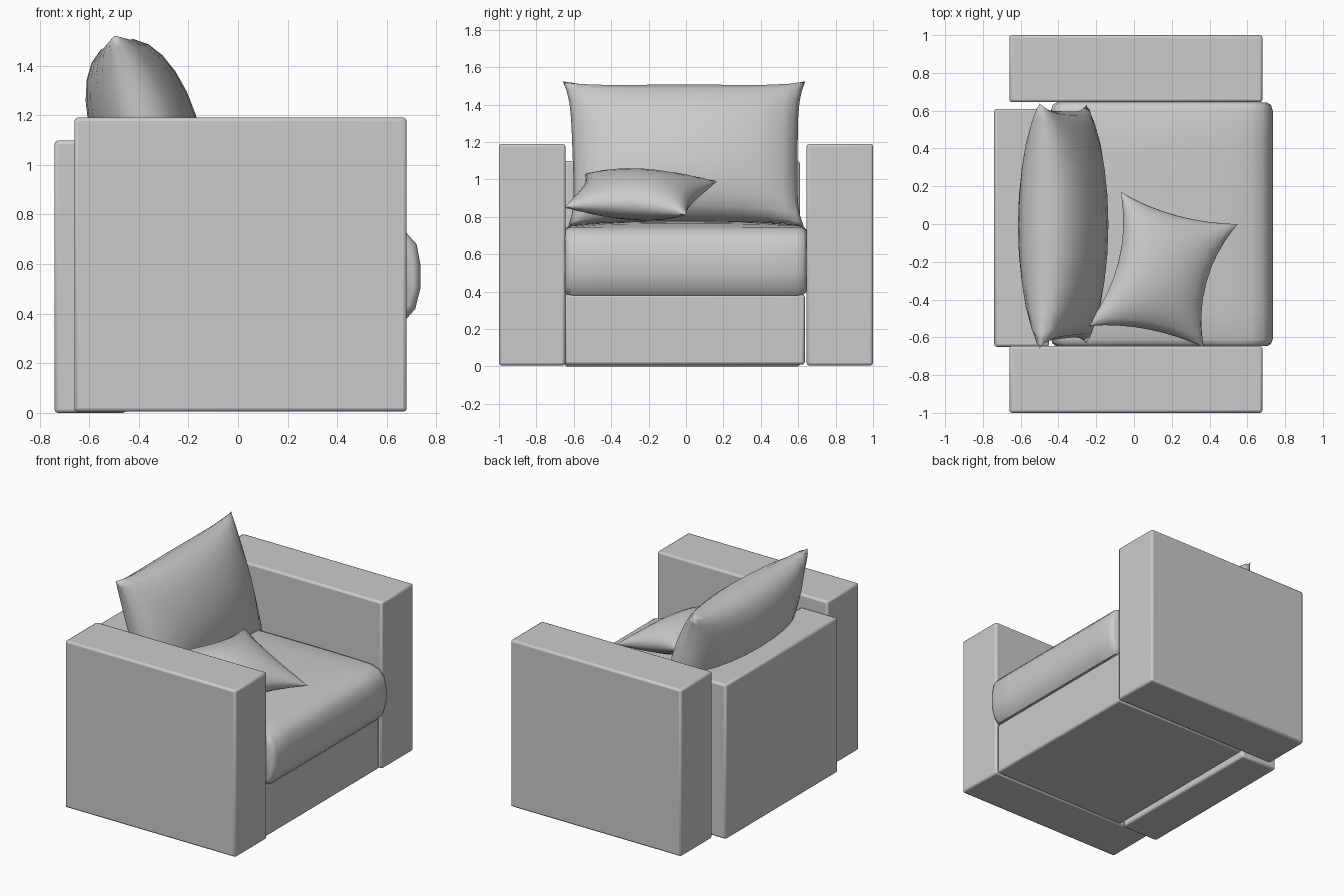
import bpy, bmesh, math
from mathutils import Vector

if "Cube" in bpy.data.objects:
    bpy.data.objects.remove(bpy.data.objects["Cube"])


def finish(name, bm, angle=40, bevel=0):
    bmesh.ops.recalc_face_normals(bm, faces=bm.faces)
    me = bpy.data.meshes.new(name)
    bm.to_mesh(me)
    bm.free()
    ob = bpy.data.objects.new(name, me)
    bpy.context.collection.objects.link(ob)
    if bevel:
        mod = ob.modifiers.new("soft_edges", 'BEVEL')
        mod.width = bevel
        mod.segments = 2
    bpy.ops.object.select_all(action='DESELECT')
    ob.select_set(True)
    bpy.context.view_layer.objects.active = ob
    bpy.ops.object.shade_smooth_by_angle(angle=math.radians(angle))
    return ob


def block(name, lo, hi, bevel=0.014):
    bm = bmesh.new()
    bmesh.ops.create_cube(bm, size=1)
    for v in bm.verts:
        v.co = [(a + b) / 2 + c * (b - a) for a, b, c in zip(lo, hi, v.co)]
    return finish(name, bm, 40, bevel)


def pillow(name, corners, half, pinch_u, pinch_v, ear, fullness, n=12):
    """Corners run around the seam: (-u,-v), (+u,-v), (+u,+v), (-u,+v)."""
    a, b, c, d = [Vector(p) for p in corners]
    normal = (c - a).cross(d - b).normalized()
    ts = [math.sin(math.pi / 2 * (2 * i / n - 1)) for i in range(n + 1)]
    bm = bmesh.new()
    for side in (1, -1):
        grid = []
        for u in ts:
            row = []
            for v in ts:
                # seam sides pull inwards, leaving pointed corners
                s = u * (1 - pinch_u * (1 - abs(v) ** ear))
                t = v * (1 - pinch_v * (1 - abs(u) ** ear))
                p = (a * (1 - s) * (1 - t) + b * (1 + s) * (1 - t)
                     + c * (1 + s) * (1 + t) + d * (1 - s) * (1 + t)) / 4
                puff = max(0, (1 - u * u) * (1 - v * v)) ** fullness
                row.append(bm.verts.new(p + normal * side * half * puff))
            grid.append(row)
        for i in range(n):
            for j in range(n):
                bm.faces.new((grid[i][j], grid[i + 1][j],
                              grid[i + 1][j + 1], grid[i][j + 1]))
    bmesh.ops.remove_doubles(bm, verts=bm.verts, dist=0.0005)
    return finish(name, bm, 75)


# Frame
block("left_arm", (-0.66, 0.645, 0.005), (0.68, 1.0, 1.19))
block("right_arm", (-0.66, -1.0, 0.005), (0.68, -0.645, 1.19))
block("back_panel", (-0.74, -0.65, 0), (-0.45, 0.61, 1.098))
block("base", (-0.42, -0.65, 0.01), (0.665, 0.635, 0.385))

# Seat cushion: rounded side profile lofted across the width
profile = [(-0.40, 0.38), (0.68, 0.38), (0.715, 0.42), (0.735, 0.50),
           (0.735, 0.60), (0.72, 0.68), (0.68, 0.725), (0.62, 0.745)]
profile += [(0.62 - 1.0 * i / 8, 0.745) for i in range(1, 9)]
profile += [(-0.425, 0.72), (-0.44, 0.65), (-0.44, 0.46)]
stations = [(-0.647, 0.03), (-0.635, 0.01), (-0.61, 0)]
stations += [(-0.61 + 1.21 * i / 8, 0) for i in range(1, 9)]
stations += [(0.63, 0.01), (0.643, 0.03)]
bm = bmesh.new()
rings = []
for y, inset in stations:
    ring = []
    for x, z in profile:
        w = max(0, 1 - (y / 0.647) ** 2) ** 0.5
        l = max(0, 1 - ((x - 0.11) / 0.51) ** 2) ** 0.7
        dome = 0.035 * w * l if z == 0.745 else 0
        px = 0.15 + (x - 0.15) * (1 - inset / 0.59)
        pz = 0.56 + (z - 0.56) * (1 - inset / 0.19 * 0.6) + dome
        ring.append(bm.verts.new((px, y, pz)))
    rings.append(ring)
m = len(profile)
for r, s in zip(rings, rings[1:]):
    for k in range(m):
        bm.faces.new((r[k], r[(k + 1) % m], s[(k + 1) % m], s[k]))
bm.faces.new(rings[0])
bm.faces.new(rings[-1])
finish("seat_cushion", bm, 45)

# Large pillow leaning on the back
pillow("back_pillow",
       [(-0.25, -0.63, 0.75), (-0.25, 0.63, 0.75),
        (-0.50, 0.64, 1.525), (-0.50, -0.66, 1.525)],
       0.215, 0.06, 0.07, 5, 0.42)

# Small pillow lying on the seat
pillow("throw_pillow",
       [(-0.25, -0.54, 1.03), (0.37, -0.655, 0.85),
        (0.55, 0.0, 0.81), (-0.07, 0.17, 0.99)],
       0.125, 0.25, 0.12, 2, 0.5)
